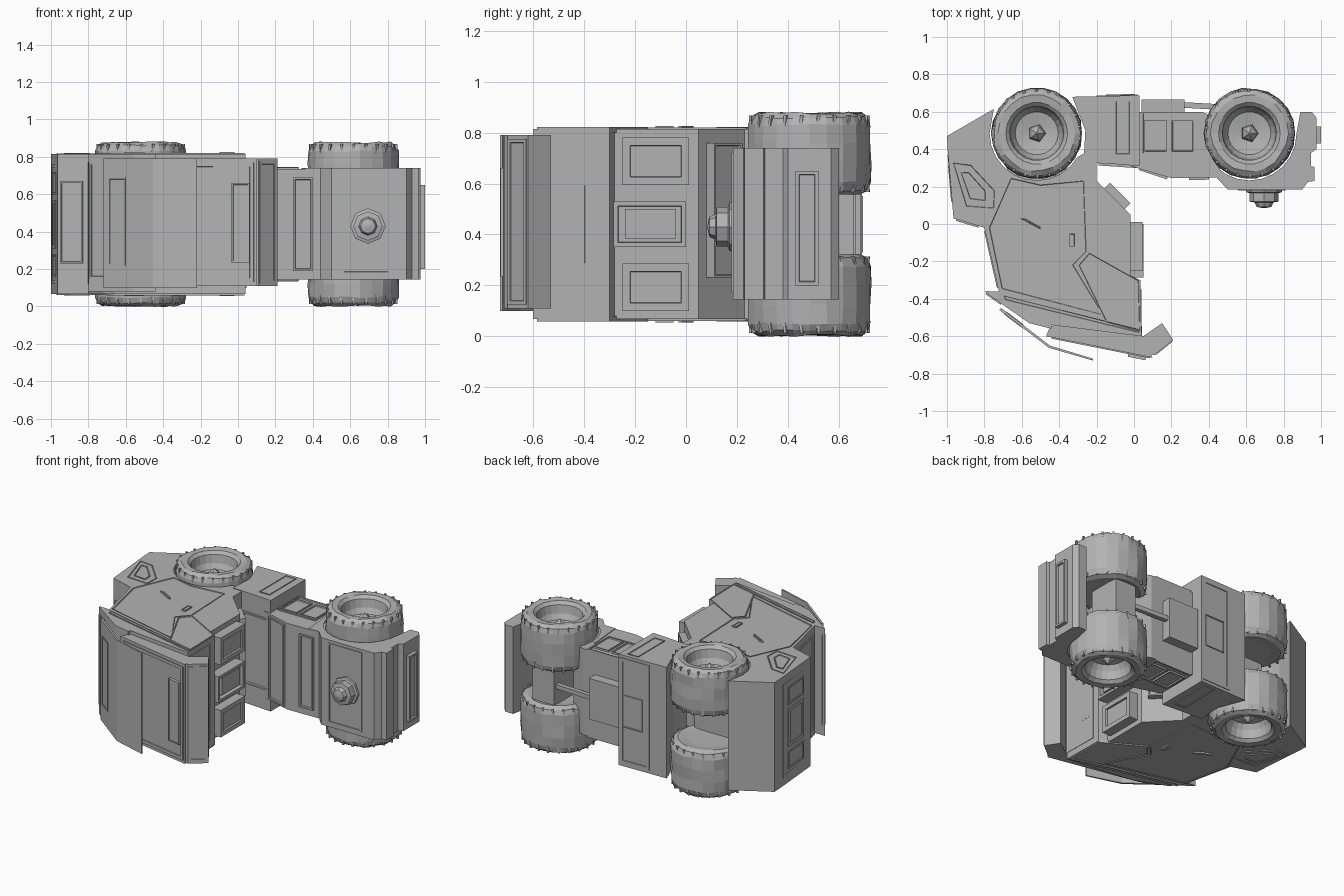
import bpy, bmesh, math, random
from mathutils import Vector

old = bpy.data.objects.get("Cube")
if old:
    bpy.data.objects.remove(old, do_unlink=True)

random.seed(4)
MID = 0.44  # mirror plane height of the overturned truck
GREY = (0.45, 0.45, 0.45, 1)
mat = bpy.data.materials.new("plain grey")
mat.use_nodes = True
mat.diffuse_color = GREY
mat.node_tree.nodes["Principled BSDF"].inputs["Base Color"].default_value = GREY


def finish(name, bm, mirror=False):
    """Turn a bmesh, built relative to the mid plane, into an object."""
    bmesh.ops.recalc_face_normals(bm, faces=bm.faces)
    me = bpy.data.meshes.new(name)
    bm.to_mesh(me)
    bm.free()
    me.materials.append(mat)
    ob = bpy.data.objects.new(name, me)
    ob.location.z = MID
    bpy.context.collection.objects.link(ob)
    if mirror:
        m = ob.modifiers.new("other side", 'MIRROR')
        m.use_axis = (False, False, True)
        m.use_mirror_merge = False
    return ob


def prism(name, pts, z0, z1, mirror=False, out=None, rim=0.015, sink=0.012):
    """Extruded profile; faces looking along 'out' get a flat rim and a sunken field."""
    bm = bmesh.new()
    face = bm.faces.new([bm.verts.new((x, y, z0 - MID)) for x, y in pts])
    up = bmesh.ops.extrude_face_region(bm, geom=[face])["geom"]
    bmesh.ops.translate(bm, vec=(0, 0, z1 - z0),
                        verts=[g for g in up if isinstance(g, bmesh.types.BMVert)])
    bmesh.ops.recalc_face_normals(bm, faces=bm.faces)
    if out:
        bm.normal_update()
        hit = [f for f in bm.faces if f.normal.dot(Vector(out)) > 0.99]
        bmesh.ops.inset_region(bm, faces=hit, thickness=rim)
        bmesh.ops.inset_region(bm, faces=hit, thickness=.003, depth=-sink)
    return finish(name, bm, mirror)


def box(name, x0, x1, y0, y1, z0, z1, **kw):
    return prism(name, [(x0, y0), (x1, y0), (x1, y1), (x0, y1)], z0, z1, **kw)


def panel(name, p, q, z0, z1, h=0.012, rim=0.015, sink=0.012):
    """Framed plate lying on the profile edge p-q, outward on the right."""
    p, q = Vector(p), Vector(q)
    d = (q - p).normalized()
    n = Vector((d.y, -d.x))
    pts = [p - n * .015, q - n * .015, q + n * h, p + n * h]
    return prism(name, pts, z0, z1, False, (n.x, n.y, 0), rim, sink)


def arc(cx, r, step):
    """Wheel arch points, from the rear side round to the front side."""
    return [(cx + r * math.cos(math.radians(a)), .485 - r * math.sin(math.radians(a)))
            for a in range(0, 181, step)]


def lathe(name, prof, cx, cy, seg, mirror=False, lugs=0, rough=0):
    """Rings of (radius, height) about a z-parallel axle."""
    bm = bmesh.new()
    rings = []
    for r, z in prof:
        ring = []
        for i in range(seg):
            a = 2 * math.pi * i / seg
            lump = rough if r > .2 else 0
            s = r + random.uniform(-lump, lump)
            h = z - MID + random.uniform(-lump, lump)
            ring.append(bm.verts.new((cx + s * math.cos(a), cy + s * math.sin(a), h)))
        rings.append(ring)
    for a, b in zip(rings, rings[1:]):
        for i in range(seg):
            j = (i + 1) % seg
            bm.faces.new((a[i], a[j], b[j], b[i]))
    bm.faces.new(rings[0])
    bm.faces.new(rings[-1])
    # small tread wedges on both shoulders
    for i in range(lugs):
        for k, z in enumerate((0.59, 0.845)):
            a = 2 * math.pi * (i + k / 2) / lugs
            for v in bmesh.ops.create_cube(bm, size=1)["verts"]:
                r, t = 0.231 + v.co.x * .014, a + v.co.y * .05 + v.co.z * .03
                v.co = (cx + r * math.cos(t), cy + r * math.sin(t), z - MID + v.co.z * .045)
    return finish(name, bm, mirror)


# Wheels: lumpy tyre with dished rim, and a pointed hub
TYRE = [(.14, .565), (.2, .557), (.23, .575), (.241, .605), (.242, .68), (.242, .76), (.24, .83),
        (.23, .86), (.205, .877), (.165, .874), (.145, .855), (.135, .8), (.115, .765), (.04, .75)]
for label, cx in (("front", -0.52), ("rear", 0.617)):
    lathe(label + "_wheels", TYRE, cx, .485, 22, True, 22, .005)
    lathe(label + "_hubs", [(.05, .74), (.045, .78), (.035, .80), (.005, .825)], cx, .485, 5, True)
box("rear_axle", .54, .7, .43, .66, .28, .60)
box("front_hull", -.68, -.36, .2, .42, .3, .58)

# Cab body profile, counter-clockwise
CAB = [(-1, .47), (-.995, .38), (-.965, .03), (-.8, -.02), (-.72, -.37), (-.66, -.45),
       (-.44, -.54), (.04, -.6), (.035, -.3), (-.02, -.28), (-.02, .05), (-.2, .23),
       (-.2, .34), (-.26, .38)] + arc(-.52, .252, 15)[2:] + [(-.75, .615)]
prism("cab", CAB, .067, .815)

# Front: nose plate, grille, lamps, bonnet vent, windscreen
panel("grille_frame", (-.995, .37), (-.965, .06), .12, .76, .002, .025, .02)
for z in (.16, .60):
    panel("headlamp", (-.988, .31), (-.972, .12), z, z + .12, .006)
panel("grille", (-.988, .31), (-.972, .12), .31, .57, .006, .03)
panel("bonnet_vent", (-.95, .025), (-.83, -.012), .23, .67, .008, .012)
panel("windscreen", (-.795, -.04), (-.727, -.34), .12, .77, .006, .025, .015)

# Cab sides: door, rear quarter, lamp, handles and roof rail
SIDES = [("door", [(-.78, -.02), (-.71, -.35), (-.16, -.49), (-.32, -.22), (-.25, -.15),
                   (-.265, .235), (-.5, .215), (-.66, .25)], .004),
         ("rear_quarter", [(-.30, -.22), (-.24, -.15), (.03, -.30), (.035, -.58), (-.15, -.53)], .006),
         ("side_lamp", [(-.97, .33), (-.87, .32), (-.74, .18), (-.745, .08), (-.9, .09)], .004),
         ("lamp_lens", [(-.93, .28), (-.88, .28), (-.79, .18), (-.79, .12), (-.88, .13)], .006),
         ("door_handle", [(-.61, .03), (-.5, -.03), (-.5, -.015), (-.58, .03)], .01),
         ("rear_handle", [(-.345, -.05), (-.345, -.12), (-.315, -.12), (-.315, -.05)], .01),
         ("roof_rail", [(-.7, -.38), (-.69, -.41), (.03, -.585), (.03, -.56)], .006)]
for name, pts, h in SIDES:
    prism(name, pts, .80, .815 + h, True, (0, 0, 1), .006, .004)

# Roof slab with raised block, rear lip, visor and brow
prism("roof_slab", [(-.45, -.55), (-.47, -.60), (.1, -.715), (.08, -.68), (.04, -.59), (-.4, -.53)], .11, .79)
panel("roof_frame", (-.44, -.607), (.085, -.712), .13, .77, .006, .03, .008)
panel("roof_block", (-.03, -.69), (.065, -.709), .235, .66, .02, .01, .003)
prism("roof_lip", [(.0, -.6), (-.02, -.69), (.11, -.7), (.21, -.62), (.15, -.53), (.05, -.6)], .11, .79)
panel("lip_frame", (.115, -.697), (.203, -.626), .125, .775, .004, .02, .01)
prism("visor", [(-.71, -.45), (-.45, -.65), (-.22, -.72), (-.22, -.73), (-.455, -.662), (-.72, -.46)], .1, .79)
panel("visor_panel", (-.69, -.48), (-.6, -.549), .22, .69, .005, .012, .004)
prism("brow", [(-.8, -.36), (-.79, -.37), (-.56, -.53), (-.44, -.56), (-.44, -.52), (-.6, -.43),
               (-.7, -.36)], .08, .815)
panel("brow_frame", (-.79, -.37), (-.71, -.426), .15, .77, .006, .015, .01)

# Cab rear: framed panel, lockers, sloped vent
panel("rear_frame", (.04, -.59), (.037, -.35), .11, .78, .002, .015, .01)
panel("rear_block", (.036, -.53), (.036, -.39), .28, .60, .002, .01, .004)
for z0, z1 in ((.10, .285), (.595, .78)):
    box("locker", -.04, .045, -.25, .012, z0, z1, out=(1, 0, 0), rim=.043, sink=.012)
box("middle_locker", -.04, .052, -.285, .0, .35, .53, out=(1, 0, 0), rim=.025, sink=.03)
box("locker_roll", .0, .045, -.24, -.04, .385, .50)
panel("sloped_vent", (-.04, .09), (-.15, .2), .23, .76, .03)

# Chassis under the cab
prism("chassis", [(-.27, .33), (-.1, .32), (.03, .31), (.03, .688), (-.33, .68), (-.26, .5)], .06, .82)
panel("belly_panel", (.02, .688), (-.2, .683), .08, .80, .004, .03, .004)
panel("belly_hatch", (.0, .690), (-.15, .687), .33, .55, .005, .008, .004)
box("chassis_side_panel", -.1, -.02, .37, .66, .81, .825, mirror=True, out=(0, 0, 1), rim=.006, sink=.004)
panel("deck_panel", (-.19, .325), (.03, .31), .2, .69)

# Narrow middle frame with side boxes and drive shaft
prism("middle_frame", [(-.02, .31), (.2, .245), (.46, .25), (.46, .56), (.36, .6), (0, .6)], .145, .735)
panel("deck_vent", (.295, .247), (.4, .249), .19, .69)
panel("deck_hatch", (.03, .30), (.18, .25), .16, .72)
box("side_box", .04, .325, .37, .6, .72, .743, mirror=True, out=(0, 0, 1), rim=.012, sink=.01)
for x in (.055, .2):
    box("side_lid", x, x + .12, .385, .555, .72, .747, mirror=True, out=(0, 0, 1), rim=.008, sink=.008)
box("transmission", .04, .27, .5, .665, .3, .58)
prism("drive_shaft", [(.25, .622), (.25, .652), (.56, .635), (.56, .605)], .425, .455)

# Rear mudguard shell over the axle, with ridged back and bumper
prism("rear_guard", [(.34, .5), (.36, .25), (.44, .25), (.5, .185), (.9, .185), (.93, .225),
                     (.965, .23), (.965, .305), (.945, .31), (.945, .38), (.975, .4), (.975, .57),
                     (.95, .6), (.89, .6)] + arc(.617, .252, 15), .145, .74)
panel("guard_panel", (.555, .185), (.81, .185), .175, .72, .006)
panel("bumper_plate", (.975, .43), (.975, .52), .2, .65, .025, .02)

# Turned knob on the rear guard, tipped to point out of it
knob = lathe("guard_knob", [(.095, 0), (.095, .02), (.078, .025), (.078, .07), (.05, .075),
                            (.04, .098), (.008, .105)], 0, 0, 8)
for v in knob.data.vertices:
    x, y, z = v.co
    v.co = (.695 + x, .19 - (z + MID), y - .01)
